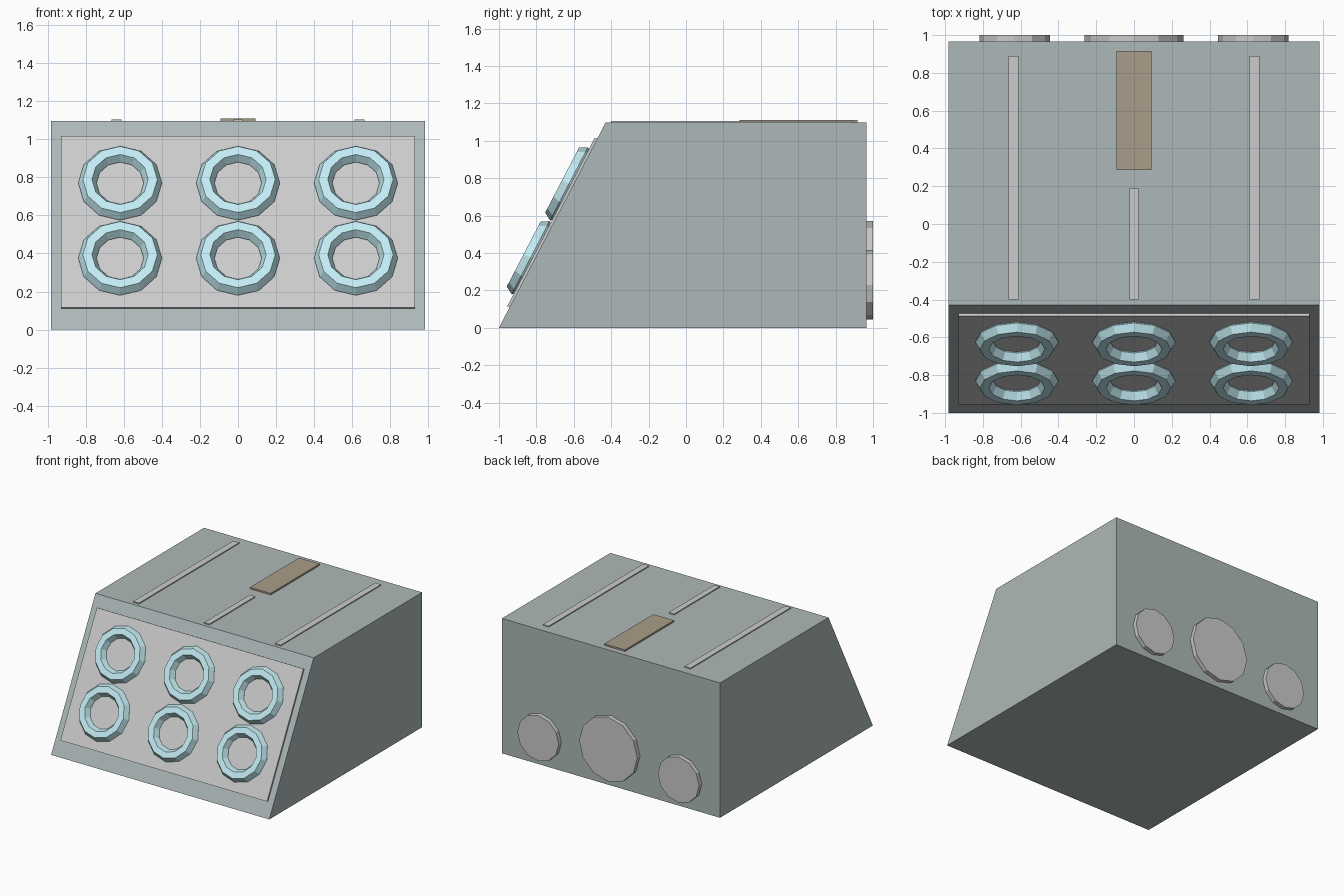
import bpy, bmesh
from math import atan2, pi
from mathutils import Vector, Matrix

if "Cube" in bpy.data.objects:
    bpy.data.objects.remove(bpy.data.objects["Cube"])

def material(name, rgb):
    m = bpy.data.materials.new(name)
    m.diffuse_color = (*rgb, 1)
    m.use_nodes = True
    m.node_tree.nodes["Principled BSDF"].inputs["Base Color"].default_value = m.diffuse_color
    return m

BODY = material("blue_grey", (0.42, 0.48, 0.48))
TAN = material("tan", (0.40, 0.34, 0.25))
CYAN = material("pale_cyan", (0.55, 0.84, 0.90))

def finish(obj, name, mat=None):
    obj.name = name
    if mat:
        obj.data.materials.append(mat)
    return obj

def prism(name, profile, half_width, mat=None):
    """Extrude a y-z profile across x."""
    bm = bmesh.new()
    face = bm.faces.new([bm.verts.new((-half_width, y, z)) for y, z in profile])
    new = bmesh.ops.extrude_face_region(bm, geom=[face])["geom"]
    bmesh.ops.translate(bm, vec=(2 * half_width, 0, 0),
                        verts=[v for v in new if isinstance(v, bmesh.types.BMVert)])
    bmesh.ops.recalc_face_normals(bm, faces=bm.faces)
    mesh = bpy.data.meshes.new(name)
    bm.to_mesh(mesh)
    bm.free()
    obj = bpy.data.objects.new(name, mesh)
    bpy.context.collection.objects.link(obj)
    return finish(obj, name, mat)

def box(name, x, y0, y1, z0, z1, width, mat=None):
    bpy.ops.mesh.primitive_cube_add(size=1, location=(x, (y0 + y1) / 2, (z0 + z1) / 2))
    obj = bpy.context.object
    obj.scale = (width, y1 - y0, z1 - z0)
    return finish(obj, name, mat)

TOP = 1.097
foot, brow = Vector((0, -1.0, 0)), Vector((0, -0.43, TOP))
up = (brow - foot).normalized()
out = Vector((0, -up.z, up.y))

def on_slope(z, lift):
    """Point at height z on the sloped front, lifted off along its normal."""
    return foot + up * ((z - out.z * lift) / up.z) + out * lift

# Wedge-fronted body
prism("body", [(-1, 0), (0.965, 0), (0.965, TOP), (-0.43, TOP)], 0.982, BODY)

# Thin panel on the sloped front
corners = [on_slope(0.11, -0.005), on_slope(0.115, 0.014),
           on_slope(1.017, 0.014), on_slope(1.008, -0.005)]
prism("front_panel", [(p.y, p.z) for p in corners], 0.93)

# Two rows of three rings
tilt = Matrix((Vector((1, 0, 0)), up, out)).transposed().to_euler()
for row, z in (("lower", 0.375), ("upper", 0.77)):
    for col, x in (("left", -0.62), ("middle", 0), ("right", 0.62)):
        p = on_slope(z, 0.023)
        bpy.ops.mesh.primitive_torus_add(
            major_segments=12, minor_segments=6, major_radius=0.172,
            minor_radius=0.048, location=(x, p.y, p.z), rotation=tilt)
        finish(bpy.context.object, f"{row}_{col}_ring", CYAN)

# Strips and plate on the top
for side, x in (("left", -0.638), ("right", 0.638)):
    box(f"{side}_top_strip", x, -0.40, 0.89, TOP - 0.01, TOP + 0.008, 0.053)
box("middle_top_strip", 0, -0.40, 0.187, TOP - 0.01, TOP + 0.008, 0.048)
box("top_plate", 0, 0.287, 0.917, TOP - 0.01, TOP + 0.013, 0.186, TAN)

# Round discs on the back
for name, x, z, r in (("left", -0.632, 0.23, 0.186), ("middle", 0, 0.308, 0.262),
                      ("right", 0.632, 0.23, 0.186)):
    bpy.ops.mesh.primitive_cylinder_add(vertices=12, radius=r, depth=0.045,
                                        location=(x, 0.9775, z), rotation=(pi / 2, 0, 0))
    finish(bpy.context.object, f"{name}_back_disc")
